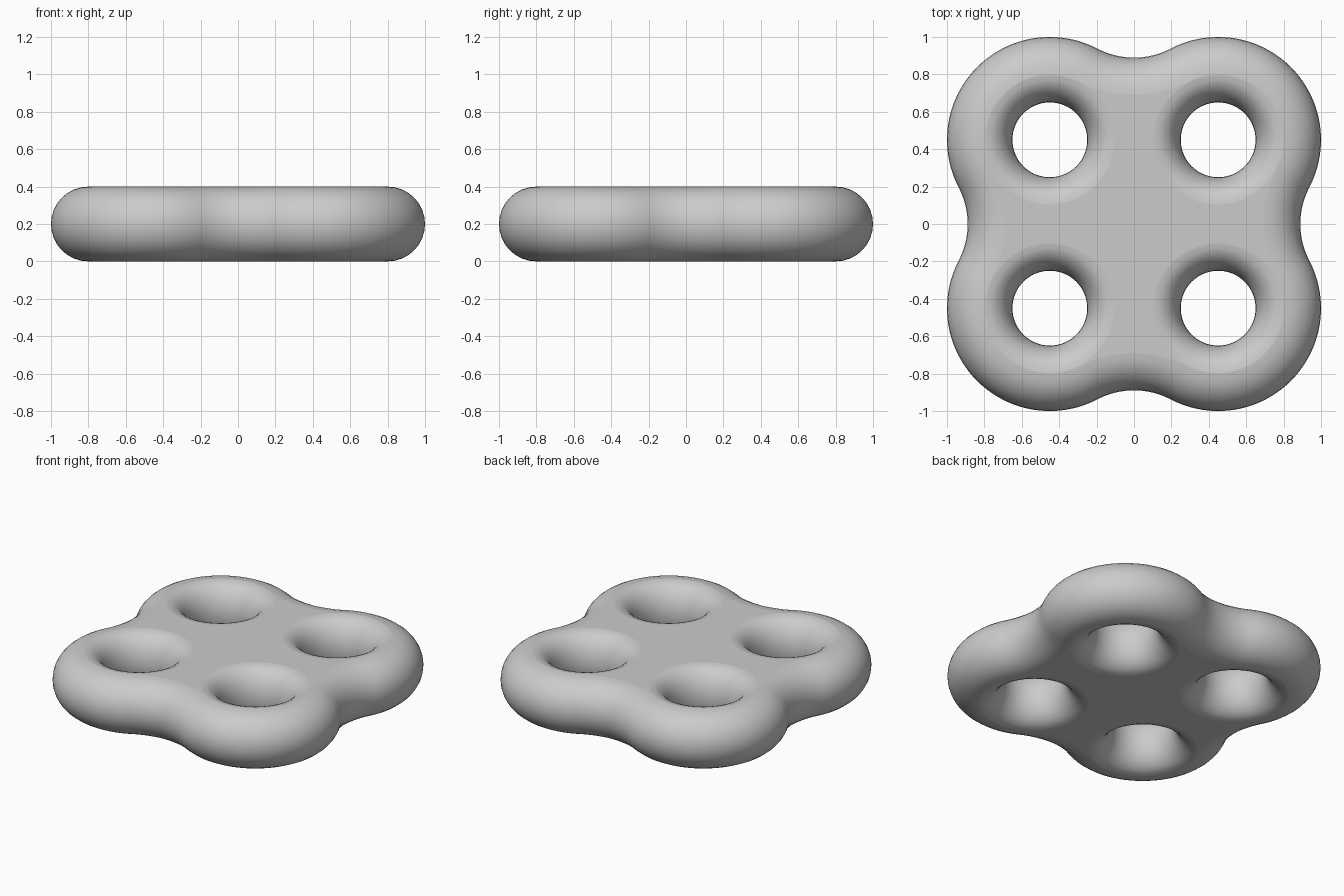
import bpy, bmesh
from math import sin, cos, pi, atan2, sqrt

if "Cube" in bpy.data.objects:
    bpy.data.objects.remove(bpy.data.objects["Cube"])

C = 0.45       # hole centre offset
R = 0.55       # lobe radius
F = 0.42       # concave fillet radius between lobes
T = 0.2        # half thickness and edge rounding radius
HOLE = 0.2     # hole radius at its narrowest
HW = 0.146     # width of the rounding inside the hole
N = 16         # steps across the half-round sections

h = sqrt((R + F) ** 2 - C ** 2)
a = atan2(h, -C)


def outline(d):
    """Four-lobed outline, offset inwards by d."""
    pts = []
    for q in range(4):
        quarter = []
        for i in range(40):
            t = (pi / 2 - a) + (2 * a - pi / 2) * i / 40
            quarter.append((C + (R - d) * cos(t), C + (R - d) * sin(t)))
        for i in range(16):
            t = (a - pi) - (2 * a - pi) * i / 16
            quarter.append(((F + d) * cos(t), C + h + (F + d) * sin(t)))
        c, s = round(cos(q * pi / 2)), round(sin(q * pi / 2))
        pts += [(c * x - s * y, s * x + c * y) for x, y in quarter]
    return pts


def circle(cx, cy, r, n=64):
    return [(cx + r * cos(2 * pi * i / n), cy + r * sin(2 * pi * i / n)) for i in range(n)]


bm = bmesh.new()
bottom_edges, top_edges = [], []


def skin(ring_at):
    """Sweep a closed ring around a half-round section; k runs 0 at the middle to 1 at the faces."""
    rings = []
    for j in range(N + 1):
        t = -pi / 2 + pi * j / N
        rings.append([bm.verts.new((x, y, T + T * sin(t))) for x, y in ring_at(1 - cos(t))])
    for lo, hi in zip(rings, rings[1:]):
        n = len(lo)
        for i in range(n):
            k = (i + 1) % n
            bm.faces.new((lo[i], lo[k], hi[k], hi[i])).smooth = True
    for ring, store in ((rings[0], bottom_edges), (rings[-1], top_edges)):
        for i in range(len(ring)):
            store.append(bm.edges.get((ring[i - 1], ring[i])))


# Rounded outer rim
skin(lambda k: outline(T * k))

# Four flared through holes
for sx in (-1, 1):
    for sy in (-1, 1):
        skin(lambda k: circle(sx * C, sy * C, HOLE + HW * k))

# Flat top and bottom faces
for edges, nz in ((bottom_edges, -1), (top_edges, 1)):
    bmesh.ops.triangle_fill(bm, use_beauty=True, edges=edges, normal=(0, 0, nz))

bmesh.ops.recalc_face_normals(bm, faces=bm.faces[:])
mesh = bpy.data.meshes.new("four_hole_plate")
bm.to_mesh(mesh)
bm.free()
plate = bpy.data.objects.new("four_hole_plate", mesh)
bpy.context.collection.objects.link(plate)
